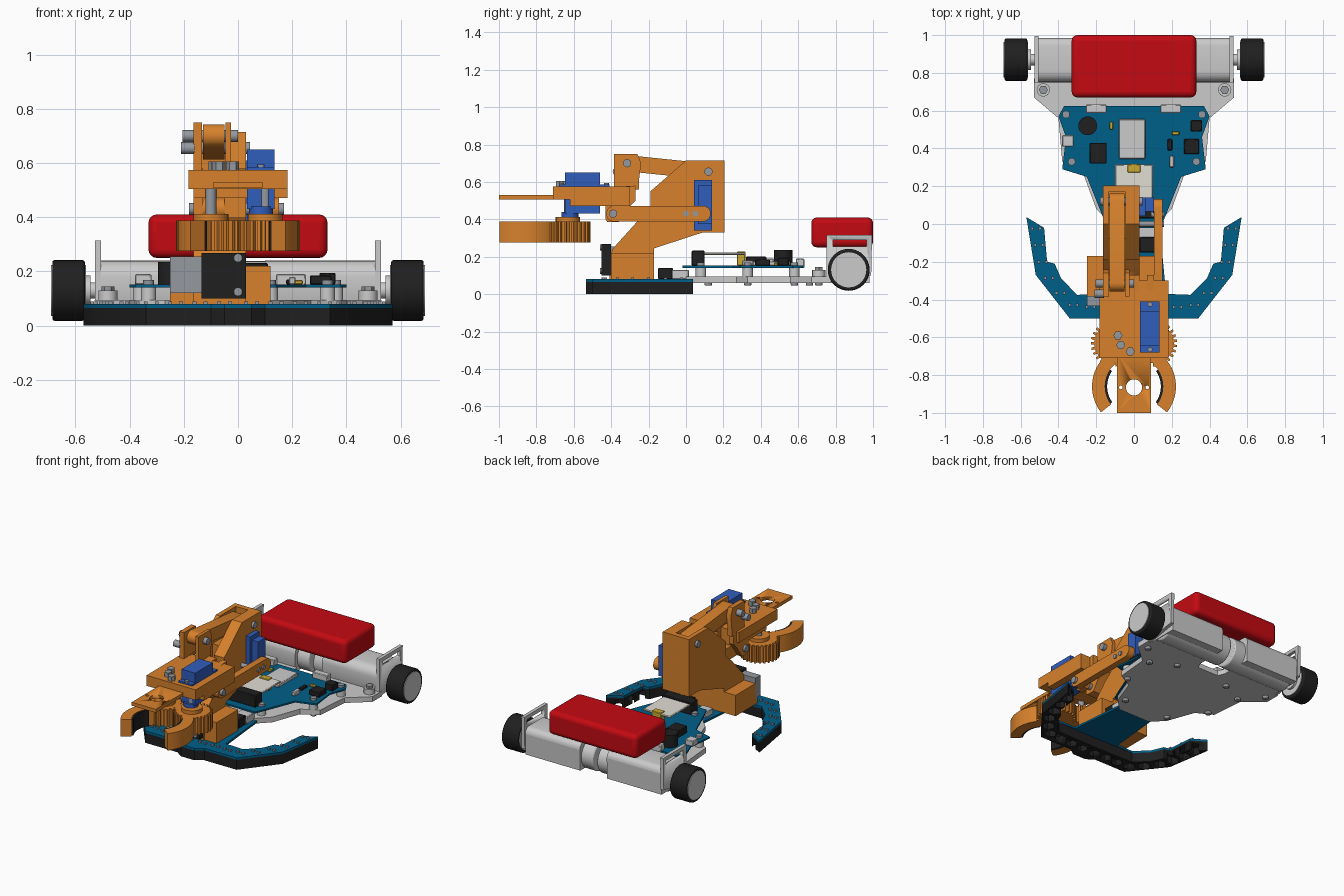
import bpy, bmesh, math
from mathutils import Vector
from math import sin, cos, pi, radians

def mat(name, c):
    m = bpy.data.materials.new(name)
    m.diffuse_color = (*c, 1)
    return m

ORANGE = mat("orange", (0.68, 0.22, 0.025))
BLUE = mat("servo_blue", (0.03, 0.11, 0.5))
PCB = mat("board_blue", (0.0, 0.115, 0.25))
BLACK = mat("black", (0.014, 0.014, 0.014))
RED = mat("red", (0.55, 0.003, 0.006))
GREY = mat("light_grey", (0.56, 0.56, 0.56))
STEEL = mat("steel", (0.3, 0.32, 0.35))
CREAM = mat("cream", (0.75, 0.73, 0.65))
GOLD = mat("gold", (0.6, 0.4, 0.03))

def prism(name, pts, axis, a, b, m, bevel=0, seg=2):
    """Extrude a 2D outline along an axis from a to b."""
    to3 = {'X': lambda u, v, w: (w, u, v), 'Y': lambda u, v, w: (u, w, v),
           'Z': lambda u, v, w: (u, v, w)}[axis]
    bm = bmesh.new()
    lo = [bm.verts.new(to3(u, v, a)) for u, v in pts]
    hi = [bm.verts.new(to3(u, v, b)) for u, v in pts]
    bm.faces.new(lo)
    bm.faces.new(hi)
    n = len(pts)
    for i in range(n):
        bm.faces.new((lo[i], lo[(i + 1) % n], hi[(i + 1) % n], hi[i]))
    bmesh.ops.recalc_face_normals(bm, faces=bm.faces)
    me = bpy.data.meshes.new(name)
    bm.to_mesh(me)
    bm.free()
    ob = bpy.data.objects.new(name, me)
    bpy.context.collection.objects.link(ob)
    if m:
        me.materials.append(m)
    if bevel:
        md = ob.modifiers.new("bevel", 'BEVEL')
        md.width, md.segments = bevel, seg
        md.limit_method = 'ANGLE'
    bpy.ops.object.select_all(action='DESELECT')
    bpy.context.view_layer.objects.active = ob
    ob.select_set(True)
    bpy.ops.object.shade_smooth_by_angle(angle=radians(32))
    return ob

def box(name, x0, x1, y0, y1, z0, z1, m, bevel=0, seg=2):
    return prism(name, [(x0, y0), (x1, y0), (x1, y1), (x0, y1)], 'Z', z0, z1, m, bevel, seg)

def arc(cu, cv, r, a0, a1, n):
    return [(cu + r * cos(radians(a0 + (a1 - a0) * i / n)),
             cv + r * sin(radians(a0 + (a1 - a0) * i / n))) for i in range(n + 1)]

def cyl(name, u, v, r, axis, a, b, m, n=24, bevel=0):
    return prism(name, arc(u, v, r, 0, 360 - 360 / n, n - 1), axis, a, b, m, bevel)

def link(name, p, q, r, a, b, m=ORANGE):
    """Round-ended bar between two pivots in the side plane."""
    t = math.degrees(math.atan2(q[1] - p[1], q[0] - p[0]))
    return prism(name, arc(*p, r, t + 90, t + 270, 10) + arc(*q, r, t - 90, t + 90, 10), 'X', a, b, m)

def cut(ob, cutter):
    md = ob.modifiers.new("cut", 'BOOLEAN')
    md.operation, md.solver, md.object = 'DIFFERENCE', 'EXACT', cutter
    cutter.hide_render = True
    cutter.hide_set(True)

def sym(half):
    return half + [(-x, y) for x, y in reversed(half)]

# Wheels, motors and brackets
for s in (-1, 1):
    cyl("tyre", 0.87, 0.13, 0.112, 'X', s * 0.565, s * 0.685, BLACK, 40, 0.008)
    cyl("wheel_hub", 0.87, 0.13, 0.094, 'X', s * 0.56, s * 0.69, GREY, 40)
    cyl("axle_collar", 0.87, 0.13, 0.055, 'X', s * 0.545, s * 0.565, GREY)
    cyl("axle", 0.87, 0.13, 0.03, 'X', s * 0.5, s * 0.57, GREY)
    cyl("motor", 0.87, 0.14, 0.098, 'X', s * 0.015, s * 0.5, GREY, 40, 0.008)
    prism("motor_housing", [(0.75, 0.08), (0.76, 0.06), (0.98, 0.06), (0.985, 0.2)]
          + arc(0.945, 0.2, 0.04, 0, 90, 5) + arc(0.81, 0.18, 0.06, 90, 180, 6),
          'X', s * 0.1, s * 0.505, GREY)
    plate = prism("end_bracket", [(0.75, 0.06), (0.99, 0.1), (0.995, 0.315), (0.75, 0.315)],
                  'X', s * 0.505, s * 0.528, GREY)
    cut(plate, box("slot_cutter", s * 0.48, s * 0.56, 0.785, 0.965, 0.255, 0.29, None))
    cyl("mount_boss", s * 0.48, 0.71, 0.035, 'Z', 0.06, 0.13, GREY)
    cyl("mount_nut", s * 0.48, 0.71, 0.024, 'Z', 0.13, 0.145, STEEL, 6)
    for x, y in ((0.48, 0.71), (0.36, 0.58), (0.33, 0.33), (0.17, 0.12), (0.2, 0.66)):
        cyl("bottom_screw", s * x, y, 0.02, 'Z', 0.045, 0.07, STEEL, 12, 0.006)
    for x, y in ((0.36, 0.58), (0.33, 0.33), (0.12, 0.08)):
        cyl("standoff", s * x, y, 0.028, 'Z', 0.09, 0.141, GREY, 16)
        cyl("board_screw", s * x, y, 0.02, 'Z', 0.15, 0.168, STEEL, 12)

# Battery pack
box("battery", -0.33, 0.33, 0.67, 1.0, 0.25, 0.41, RED, 0.03, 4)

# Chassis plate and main board
prism("chassis", sym([(0.12, 0.0), (0.2, 0.08), (0.27, 0.27), (0.38, 0.33), (0.4, 0.56), (0.53, 0.67),
                      (0.53, 0.77), (0.1, 0.77), (0.08, 0.72)]), 'Z', 0.06, 0.095, GREY)
prism("main_board", sym([(0.14, -0.02), (0.17, 0.05), (0.25, 0.25), (0.38, 0.29), (0.36, 0.46),
                         (0.4, 0.57), (0.37, 0.625)]), 'Z', 0.141, 0.152, PCB)

# Main board components: centre x, y, width, depth, bottom, top
for name, x, y, w, d, z0, z1, m in (
        ("processor_shield", -0.01, 0.45, 0.14, 0.21, 0.152, 0.175, GREY),
        ("raised_module", 0, 0.2, 0.2, 0.23, 0.21, 0.222, CREAM),
        ("gold_connector", 0, 0.295, 0.07, 0.045, 0.152, 0.228, GOLD),
        ("module_header", 0.0, 0.065, 0.22, 0.07, 0.152, 0.232, BLACK),
        ("rear_plug", -0.2, 0.61, 0.11, 0.045, 0.14, 0.19, GREY),
        ("rear_plug", 0.195, 0.61, 0.11, 0.045, 0.14, 0.19, GREY),
        ("side_plug", -0.35, 0.44, 0.06, 0.06, 0.152, 0.19, GREY),
        ("pin_block", -0.19, 0.375, 0.09, 0.11, 0.152, 0.2, BLACK),
        ("driver_chip", 0.305, 0.41, 0.08, 0.08, 0.152, 0.185, BLACK),
        ("inductor", 0.33, 0.52, 0.06, 0.06, 0.152, 0.195, BLACK),
        ("small_chip", 0.19, 0.42, 0.025, 0.06, 0.152, 0.17, BLACK),
        ("small_plug", 0.2, 0.33, 0.025, 0.06, 0.152, 0.18, GREY),
        ("small_chip", 0.22, 0.48, 0.04, 0.02, 0.152, 0.168, GOLD),
        ("small_chip", -0.12, 0.52, 0.02, 0.04, 0.152, 0.168, GOLD),
        ("cable_header", 0.07, -0.11, 0.08, 0.08, 0.08, 0.14, BLACK),
        ("cable_plug", 0.07, -0.03, 0.09, 0.09, 0.08, 0.13, GREY),
        ("cable_plug", -0.08, -0.08, 0.08, 0.08, 0.08, 0.12, GREY)):
    box(name, x - w / 2, x + w / 2, y - d / 2, y + d / 2, z0, z1, m, 0.004, 1)
cyl("buzzer", -0.245, 0.52, 0.05, 'Z', 0.152, 0.235, BLACK)

# Curved sensor board on a honeycomb skid
outer = [(0.05, -0.535), (0.1, -0.5), (0.34, -0.5), (0.52, -0.27), (0.57, 0.037)]
inner = [(0.476, -0.02), (0.46, -0.2), (0.42, -0.21), (0.385, -0.29), (0.3, -0.375)]
prism("sensor_board", sym(outer + inner + [(0.17, -0.37), (0.13, 0.05)]), 'Z', 0.066, 0.08, PCB)
skid = prism("front_skid", sym(outer + inner + [(0.06, -0.38)]), 'Z', 0.0, 0.066, BLACK)
path = [(0.05, -0.445), (0.14, -0.44), (0.23, -0.44), (0.32, -0.43), (0.39, -0.365),
        (0.45, -0.285), (0.485, -0.2), (0.503, -0.11), (0.518, -0.025)]
for s in (-1, 1):
    for x, y in path:
        cut(skid, cyl("hex_cutter", s * x, y, 0.038 if y > -0.15 or y < -0.4 else 0.041,
                      'Z', -0.02, 0.05, None, 6))
        for k in (-0.02, 0.02):
            box("sensor_chip", s * x + k - 0.007, s * x + k + 0.007, y - 0.008, y + 0.008, 0.08, 0.09, STEEL)

# Arm base and tower
box("arm_base", -0.25, 0.12, -0.4, -0.17, 0.08, 0.22, ORANGE)
box("base_servo", -0.25, -0.135, -0.435, -0.38, 0.12, 0.255, STEEL)
box("front_sensor", -0.135, 0.03, -0.452, -0.4, 0.1, 0.268, BLACK)
for z in (0.125, 0.25):
    cyl("sensor_screw", 0.0, z, 0.016, 'Y', -0.46, -0.45, STEEL, 16)
tower = prism("arm_tower", [(-0.41, 0.08), (-0.41, 0.2), (-0.39, 0.245), (-0.25, 0.4), (-0.19, 0.45),
                            (-0.19, 0.55), (0.0, 0.715), (0.205, 0.715), (0.205, 0.33), (0.09, 0.33),
                            (-0.17, 0.245), (-0.17, 0.08)], 'X', -0.165, 0.03, ORANGE)
cut(tower, box("link_slot_cutter", -0.135, -0.045, -0.3, 0.17, 0.56, 0.8, None))
cut(tower, box("lower_slot_cutter", -0.135, -0.045, -0.35, -0.08, 0.37, 0.7, None))

# Lifting servo
box("lift_servo", 0.03, 0.105, 0.065, 0.14, 0.375, 0.58, BLUE)
box("lift_servo_flange", 0.03, 0.06, 0.042, 0.14, 0.34, 0.61, BLUE)
cyl("lift_servo_hub", 0.09, 0.43, 0.035, 'X', 0.1, 0.115, BLUE)

# Parallel linkage
link("upper_link", (-0.315, 0.7), (0.12, 0.655), 0.043, -0.13, -0.05)
link("lower_link_right", (-0.385, 0.43), (0.09, 0.43), 0.042, 0.107, 0.152)
link("lower_link_left", (-0.385, 0.43), (0.0, 0.43), 0.042, -0.13, -0.05)
for x0, x1 in ((-0.165, -0.133), (-0.047, -0.025)):
    prism("link_bracket", [(-0.385, 0.56), (-0.25, 0.56), (-0.25, 0.62), (-0.24, 0.7), (-0.26, 0.75),
                           (-0.385, 0.75)], 'X', x0, x1, ORANGE)
for y, z, a, b in ((-0.315, 0.7, -0.205, 0.0), (-0.37, 0.655, -0.21, -0.16), (0.12, 0.655, -0.18, 0.045),
                   (-0.39, 0.43, -0.18, 0.17), (0.0, 0.43, 0.02, 0.16), (0.05, 0.43, 0.09, 0.16)):
    r = 0.022 if z > 0.5 or y < -0.3 else 0.015
    cyl("pivot_bolt", y, z, r, 'X', a, b, STEEL, 16)

# Gripper body, wrist bracket and tongue
box("gripper_body", -0.183, 0.183, -0.71, -0.3, 0.505, 0.575, ORANGE)
box("gripper_underside", -0.165, 0.183, -0.62, -0.3, 0.47, 0.505, ORANGE)
for x0, x1 in ((-0.165, -0.13), (-0.05, 0.03), (0.07, 0.107)):
    prism("wrist_bracket", [(-0.43, 0.51), (-0.43, 0.4), (-0.42, 0.385), (-0.36, 0.385), (-0.3, 0.47),
                            (-0.27, 0.5), (-0.27, 0.58), (-0.43, 0.57)], 'X', x0, x1, ORANGE)
tongue = box("tongue", -0.09, 0.09, -1.0, -0.68, 0.507, 0.53, ORANGE)
for x, r in ((0, 0.043), (-0.07, 0.01), (0.07, 0.01)):
    cut(tongue, cyl("tongue_hole_cutter", x, -0.865, r, 'Z', 0.45, 0.6, None))
for x, y in ((-0.085, -0.59), (-0.07, -0.64), (-0.02, -0.675)):
    cyl("gripper_bolt", x, y, 0.024, 'Z', 0.57, 0.605, STEEL, 6)

# Gripper servo
box("grip_servo", 0.033, 0.135, -0.647, -0.46, 0.43, 0.65, BLUE)
box("grip_servo_flange", 0.033, 0.135, -0.68, -0.41, 0.57, 0.585, BLUE)
cyl("grip_servo_hub", 0.085, -0.62, 0.045, 'Z', 0.4, 0.44, BLUE)
for y in (-0.665, -0.425):
    cyl("servo_screw", 0.085, y, 0.013, 'Z', 0.58, 0.594, STEEL, 12)

# Geared claws
for s in (-1, 1):
    gear = []
    for i in range(26):
        for k, r in ((-0.28, 0.104), (-0.2, 0.122), (0.2, 0.122), (0.28, 0.104)):
            t = 2 * pi * (i + k + (0.5 if s > 0 else 0)) / 26
            gear.append((s * 0.107 + r * cos(t), -0.632 + r * sin(t)))
    prism("claw_gear", gear, 'Z', 0.275, 0.388, ORANGE)
    cyl("gear_hub", s * 0.1, -0.632, 0.065, 'Z', 0.385, 0.412, ORANGE)
    cyl("gear_post", s * 0.1, -0.632, 0.02, 'Z', 0.4, 0.51, STEEL, 16)
    ring = arc(0, -0.86, 0.222, 50, -38, 24) + arc(0, -0.86, 0.155, -38, 50, 24)
    prism("claw", [(s * x, y) for x, y in ring], 'Z', 0.275, 0.388, ORANGE)
    pad = arc(0, -0.86, 0.156, 35, -36, 20) + arc(0, -0.86, 0.142, -36, 35, 20)
    prism("claw_pad", [(s * x, y) for x, y in pad], 'Z', 0.277, 0.386, BLACK)
